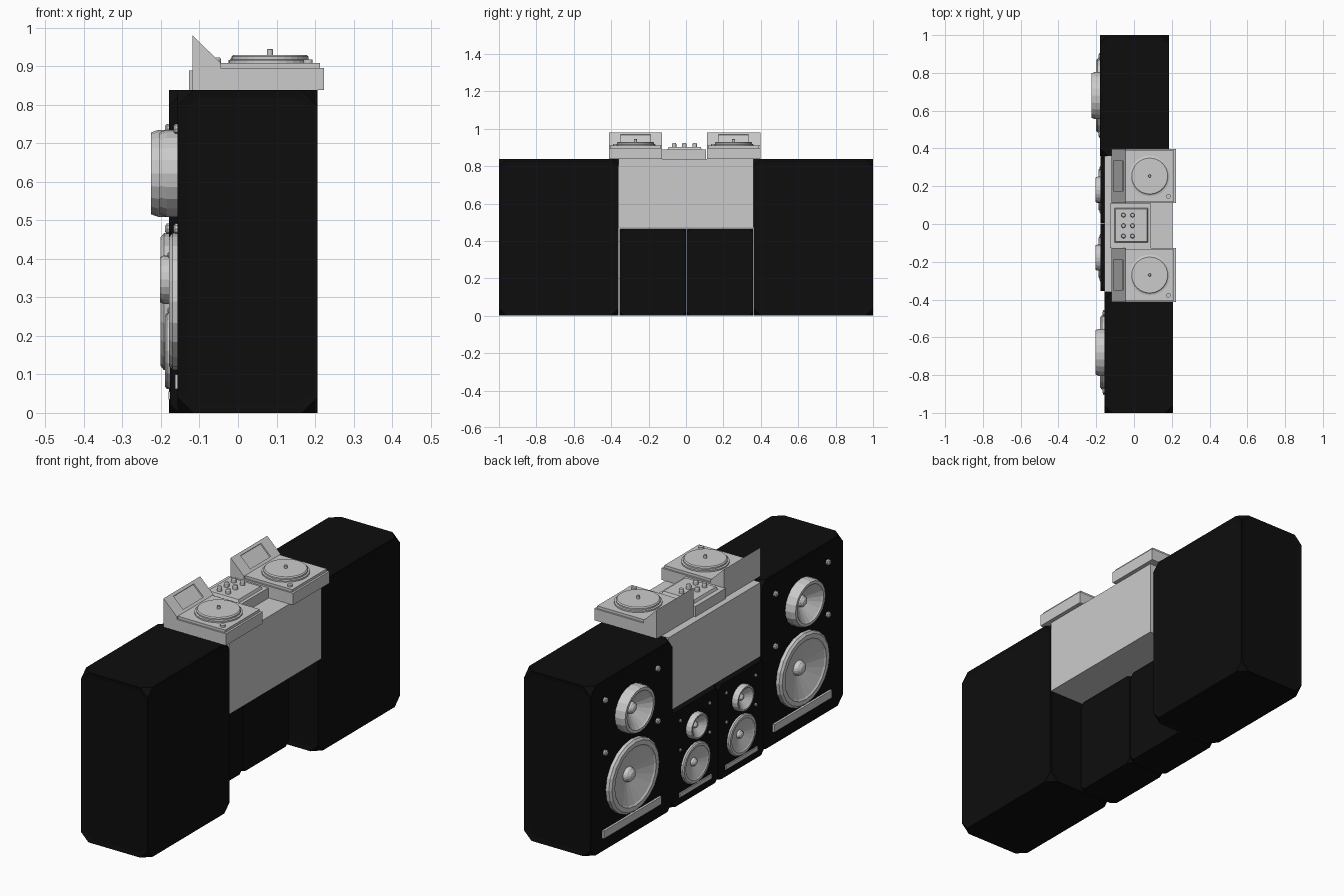
import bpy, bmesh
from math import cos, sin, pi
from mathutils import Vector

if "Cube" in bpy.data.objects:
    bpy.data.objects.remove(bpy.data.objects["Cube"])

black = bpy.data.materials.new("black_vinyl")
black.diffuse_color = (0.004, 0.004, 0.004, 1)
black.use_nodes = True
black.node_tree.nodes["Principled BSDF"].inputs["Base Color"].default_value = black.diffuse_color


def finish(name, bm, mat=None):
    bmesh.ops.recalc_face_normals(bm, faces=bm.faces)
    me = bpy.data.meshes.new(name)
    bm.to_mesh(me)
    bm.free()
    ob = bpy.data.objects.new(name, me)
    bpy.context.collection.objects.link(ob)
    if mat:
        me.materials.append(mat)
    return ob


def cuboid(bm, lo, hi):
    lo, hi = Vector(lo), Vector(hi)
    vs = bmesh.ops.create_cube(bm, size=1)["verts"]
    for v in vs:
        v.co = Vector([(lo[i] + hi[i]) / 2 + v.co[i] * (hi[i] - lo[i]) for i in range(3)])
    return vs


def box(name, lo, hi):
    bm = bmesh.new()
    cuboid(bm, lo, hi)
    return finish(name, bm)


def lathe(name, profile, loc, segs, sideways=False, stretch=1.0):
    """Turn (radius, height) points about z, or about -x when sideways."""
    bm = bmesh.new()
    rings = []
    for r, h in profile:
        ring = []
        for i in range(segs):
            a = 2 * pi * i / segs
            u, w = r * cos(a) * stretch, r * sin(a)
            p = Vector((-h, u, w)) if sideways else Vector((u, w, h))
            ring.append(bm.verts.new(p + Vector(loc)))
        rings.append(ring)
    for a, b in zip(rings, rings[1:]):
        for i in range(segs):
            j = (i + 1) % segs
            bm.faces.new((a[i], a[j], b[j], b[i]))
    bm.faces.new(rings[0])
    bm.faces.new(rings[-1])
    return finish(name, bm)


def speaker(prefix, front, yc, s):
    """Cabinet with drivers facing -x; s scales the full-size cabinet."""
    # cabinet: clipped corners and slightly sunk panels
    bm = bmesh.new()
    cuboid(bm, (front, yc - 0.32 * s, 0), (front + 0.363 * s, yc + 0.32 * s, 0.838 * s))
    bmesh.ops.bevel(bm, geom=bm.verts[:], offset=0.04 * s, segments=1, affect='VERTICES')
    panels = [f for f in bm.faces if len(f.verts) > 3]
    bmesh.ops.recalc_face_normals(bm, faces=bm.faces)
    bmesh.ops.inset_individual(bm, faces=panels, thickness=0.022 * s, depth=-0.004 * s)
    finish(prefix + "_cabinet", bm, black)
    # drivers: chamfered ring, sunken cone and dust dome
    for part, z, r, d, sink in (("woofer", 0.289, 0.178, 0.022, 0.02),
                                ("midrange", 0.622, 0.113, 0.047, 0.005)):
        dome = 0.036 if part == "woofer" else 0.028
        prof = [(r, -0.006), (r, d * 0.6), (r * 0.94, d), (r * 0.82, d),
                (r * 0.78, d - 0.006), (dome, -sink), (dome * 0.85, -sink + dome * 0.5),
                (dome * 0.5, -sink + dome * 0.8), (dome * 0.1, -sink + dome * 0.9)]
        # keep the rear of the cone inside a closed bucket
        prof = [(dome, -sink - 0.02), (r, -sink - 0.02)] + prof
        if part == "woofer":
            carve(prefix, front, yc, z, r, s)
        lathe(f"{prefix}_{part}", [(a * s, b * s) for a, b in prof],
              (front, yc, z * s), 20, True, 1.106)
    # port bar and mounting screws
    box(prefix + "_port_bar", (front - 0.007 * s, yc - 0.225 * s, 0.062 * s),
        (front + 0.01 * s, yc + 0.225 * s, 0.1 * s))
    for i, y in enumerate((-0.205, 0.205)):
        for j, z in enumerate((0.478, 0.737)):
            lathe(f"{prefix}_screw_{i}{j}", [(0.014 * s, -0.01 * s), (0.014 * s, 0.006 * s), (0.009 * s, 0.01 * s)],
                  (front, yc + y * s, z * s), 10, True)


def carve(prefix, front, yc, z, r, s):
    """Open the panel behind both cones."""
    cab = bpy.data.objects[prefix + "_cabinet"]
    for zz, rr in ((z, r), (0.622, 0.113)):
        cut = lathe(prefix + "_cutter", [(rr * 0.95 * s, -0.045 * s), (rr * 0.95 * s, 0.05 * s)],
                    (front, yc, zz * s), 20, True, 1.106)
        cut.hide_render = True
        cut.hide_viewport = True
        m = cab.modifiers.new("driver_hole", 'BOOLEAN')
        m.object = cut
        m.solver = 'EXACT'
        bpy.context.view_layer.update()
        dg = bpy.context.evaluated_depsgraph_get()
        me = bpy.data.meshes.new_from_object(cab.evaluated_get(dg))
        cab.modifiers.clear()
        cab.data = me
        bpy.data.objects.remove(cut)


def turntable(prefix, yc):
    # stepped base
    box(prefix + "_base", (-0.118, yc - 0.143, 0.838), (0.223, yc + 0.143, 0.896))
    box(prefix + "_deck", (-0.09, yc - 0.135, 0.89), (0.213, yc + 0.135, 0.909))
    # wedge display with a sunken screen
    bm = bmesh.new()
    pts = ((-0.118, 0.89), (-0.118, 0.98), (-0.045, 0.909), (-0.045, 0.89))
    a, b = [[bm.verts.new((x, yc + y, z)) for x, z in pts] for y in (-0.143, 0.143)]
    bm.faces.new(a)
    bm.faces.new(b)
    for i in range(4):
        f = bm.faces.new((a[i], a[(i + 1) % 4], b[(i + 1) % 4], b[i]))
        if i == 1:
            slope = f
    bmesh.ops.recalc_face_normals(bm, faces=bm.faces)
    bmesh.ops.inset_individual(bm, faces=[slope], thickness=0.02, depth=0)
    for v in slope.verts:
        v.co.y = yc + (v.co.y - yc) * 0.62
    bmesh.ops.inset_individual(bm, faces=[slope], thickness=0.001, depth=-0.006)
    finish(prefix + "_display", bm)
    # platter, spindle and button
    lathe(prefix + "_platter", [(0.108, 0.905), (0.108, 0.916), (0.1, 0.918), (0.1, 0.925), (0.095, 0.93)],
          (0.083, yc, 0), 32)
    lathe(prefix + "_spindle", [(0.008, 0.92), (0.008, 0.943), (0.006, 0.945)], (0.083, yc, 0), 12)
    lathe(prefix + "_button", [(0.012, 0.9), (0.012, 0.918)], (0.182, yc - 0.108, 0), 12)


# speakers
speaker("left_main", -0.179, 0.68, 1.0)
speaker("right_main", -0.157, -0.68, 1.0)
speaker("left_small", -0.177, 0.181, 0.556)
speaker("right_small", -0.177, -0.178, 0.556)

# booth counter
box("counter", (-0.156, -0.36, 0.472), (0.203, 0.36, 0.838))

# decks
turntable("left_deck", 0.254)
turntable("right_deck", -0.27)

# mixer
box("mixer_base", (-0.127, -0.128, 0.838), (0.09, 0.108, 0.889))
bm = bmesh.new()
top = cuboid(bm, (-0.108, -0.103, 0.88), (0.078, 0.088, 0.902))
for v in top:
    if v.co.z > 0.89:
        v.co.x = -0.015 + (v.co.x + 0.015) * 0.9
        v.co.y = -0.008 + (v.co.y + 0.008) * 0.9
finish("mixer_panel", bm)
for i, x in enumerate((-0.056, -0.008)):
    for j, y in enumerate((-0.064, -0.009, 0.047)):
        lathe(f"mixer_knob_{i}{j}", [(0.012, 0.895), (0.012, 0.918), (0.009, 0.923)], (x, y, 0), 12)
